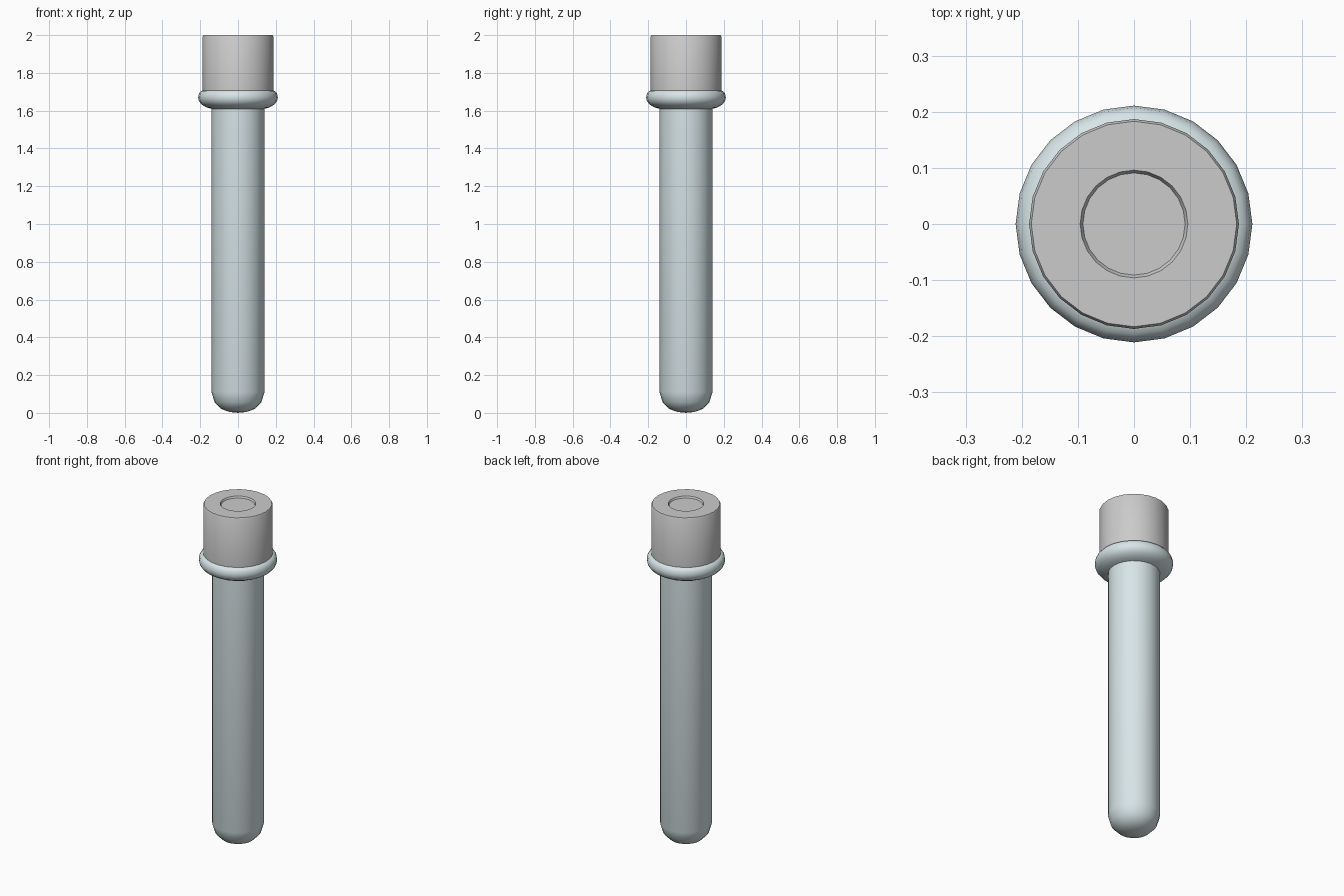
import bpy, bmesh, math

if "Cube" in bpy.data.objects:
    bpy.data.objects.remove(bpy.data.objects["Cube"])

SIDES = 24


def lathe(name, profile, color=None, angle=40):
    """Spin an (r, z) profile around z; points with r = 0 become poles."""
    bm = bmesh.new()
    rings = []
    for r, z in profile:
        if r == 0:
            rings.append([bm.verts.new((0, 0, z))] * SIDES)
        else:
            rings.append([bm.verts.new((r * math.cos(2 * math.pi * i / SIDES),
                                        r * math.sin(2 * math.pi * i / SIDES), z))
                          for i in range(SIDES)])
    for a, b in zip(rings, rings[1:]):
        for i in range(SIDES):
            j = (i + 1) % SIDES
            bm.faces.new(dict.fromkeys((a[i], a[j], b[j], b[i])))
    bmesh.ops.recalc_face_normals(bm, faces=bm.faces)
    mesh = bpy.data.meshes.new(name)
    bm.to_mesh(mesh)
    bm.free()
    obj = bpy.data.objects.new(name, mesh)
    bpy.context.collection.objects.link(obj)
    if color:
        mat = bpy.data.materials.new(name + "_material")
        mat.diffuse_color = color
        mat.use_nodes = True
        mat.node_tree.nodes["Principled BSDF"].inputs["Base Color"].default_value = mat.diffuse_color
        mesh.materials.append(mat)
    bpy.ops.object.select_all(action='DESELECT')
    bpy.context.view_layer.objects.active = obj
    obj.select_set(True)
    bpy.ops.object.shade_smooth_by_angle(angle=math.radians(angle))
    return obj


# Glass tube: rounded bottom, straight wall, rolled lip, hollow inside
lathe("glass_tube", [
    (0, 0), (0.045, 0.005), (0.09, 0.021), (0.124, 0.056), (0.14, 0.11),
    (0.14, 1.61), (0.166, 1.617), (0.192, 1.632), (0.207, 1.65),
    (0.211, 1.67), (0.207, 1.69), (0.197, 1.703), (0.18, 1.71),
    (0.135, 1.71), (0.12, 1.69), (0.12, 0.12), (0.105, 0.07),
    (0.075, 0.038), (0, 0.02),
], (0.68, 0.78, 0.80, 1), angle=70)

# Stopper cap: softened top edge and shallow round recess
lathe("stopper_cap", [
    (0, 1.705), (0.187, 1.705), (0.187, 1.993), (0.183, 2.0),
    (0.096, 2.0), (0.091, 1.99), (0, 1.99),
])
